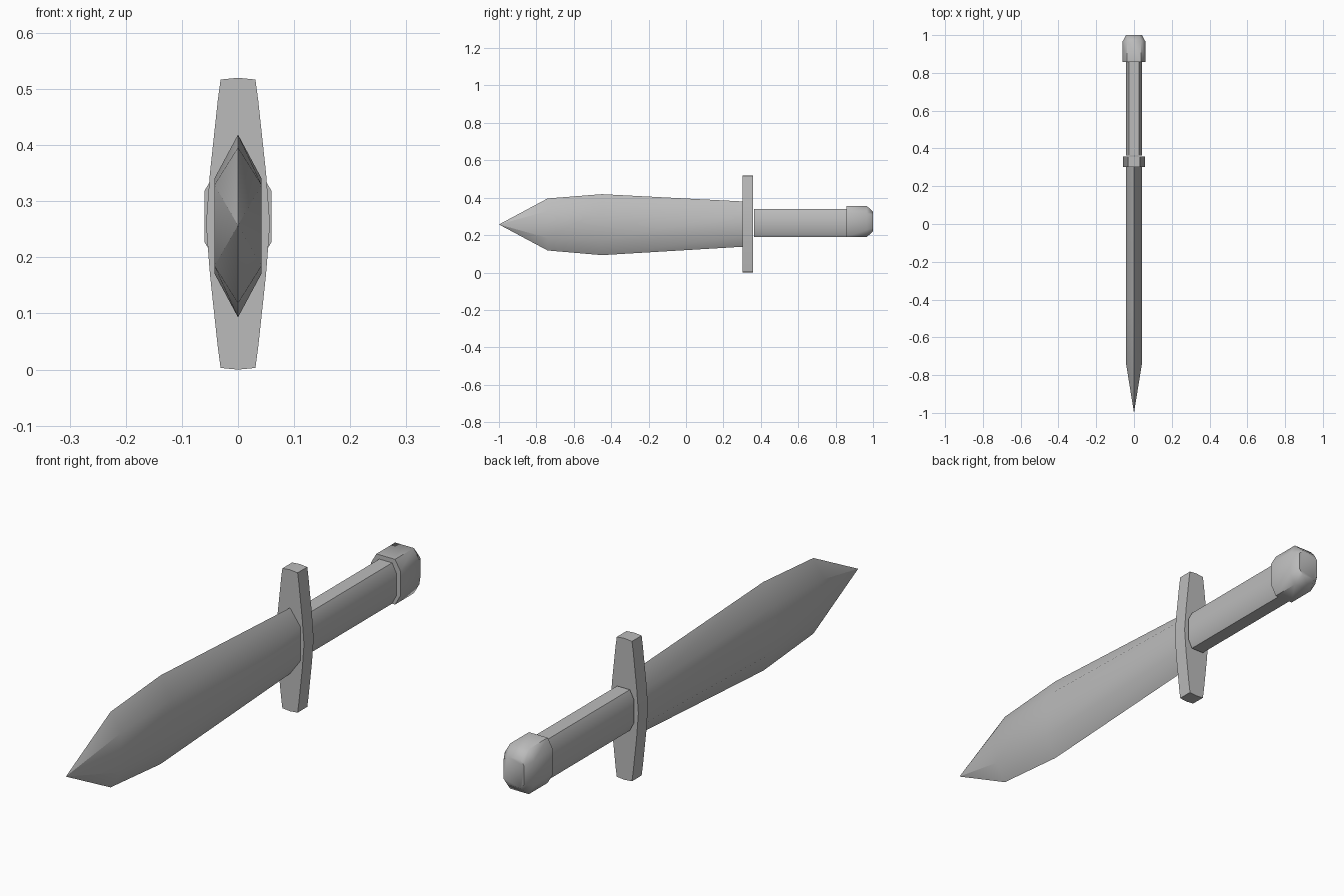
import bpy
import bmesh
import math

if "Cube" in bpy.data.objects:
    bpy.data.objects.remove(bpy.data.objects["Cube"], do_unlink=True)

steel = bpy.data.materials.new("grey steel")
steel.use_nodes = True
COLOUR = (0.5, 0.5, 0.5, 1)
steel.diffuse_color = COLOUR
steel.node_tree.nodes["Principled BSDF"].inputs["Base Color"].default_value = COLOUR


def mirrored(quarter):
    """Complete an outline from its +x +z quarter, listed from side to top."""
    points = []
    for sx, sz, step in ((1, 1, 1), (-1, 1, -1), (-1, -1, 1), (1, -1, -1)):
        for x, z in quarter[::step]:
            p = (sx * x, sz * z)
            if p not in points:
                points.append(p)
    return points


def loft(name, sections, smooth, tip=None):
    """Bridge outlines given as (y, centre z, quarter outline)."""
    bm = bmesh.new()
    rings = [[bm.verts.new((x, y, cz + z)) for x, z in mirrored(q)]
             for y, cz, q in sections]
    n = len(rings[0])
    for a, b in zip(rings, rings[1:]):
        for i in range(n):
            j = (i + 1) % n
            bm.faces.new((a[i], a[j], b[j], b[i]))
    if tip:
        point = bm.verts.new(tip)
        for i in range(n):
            bm.faces.new((point, rings[0][(i + 1) % n], rings[0][i]))
    else:
        bm.faces.new(rings[0])
    bm.faces.new(rings[-1])
    bmesh.ops.recalc_face_normals(bm, faces=bm.faces)
    mesh = bpy.data.meshes.new(name)
    bm.to_mesh(mesh)
    bm.free()
    mesh.materials.append(steel)
    obj = bpy.data.objects.new(name, mesh)
    bpy.context.collection.objects.link(obj)
    bpy.ops.object.select_all(action='DESELECT')
    obj.select_set(True)
    bpy.context.view_layer.objects.active = obj
    bpy.ops.object.shade_smooth_by_angle(angle=math.radians(smooth))
    return obj


# Leaf-shaped blade with a six-sided section and a pointed tip
def blade_section(y, cz, h):
    return (y, cz, [(0.042, h * 0.52), (0, h)])


loft("blade", [blade_section(-0.74, 0.257, 0.139),
               blade_section(-0.45, 0.256, 0.163),
               blade_section(0.305, 0.259, 0.121)], 32, tip=(0, -1, 0.257))

# Tapered crossguard
guard = [(0.057, 0), (0.05, 0.09), (0.036, 0.22), (0.031, 0.257), (0, 0.26)]
loft("crossguard", [(0.302, 0.26, guard), (0.358, 0.26, guard)], 25)

# Eight-sided grip
grip = [(0.043, 0.042), (0.026, 0.075)]
loft("grip", [(0.363, 0.265, grip), (0.87, 0.265, grip)], 50)

# Pommel with a chamfered end
pommel = [(0.06, 0.045), (0.038, 0.083)]
pommel_end = [(0.042, 0.034), (0.027, 0.052)]
loft("pommel", [(0.858, 0.273, pommel), (0.967, 0.273, pommel),
                (1.0, 0.273, pommel_end)], 50)
